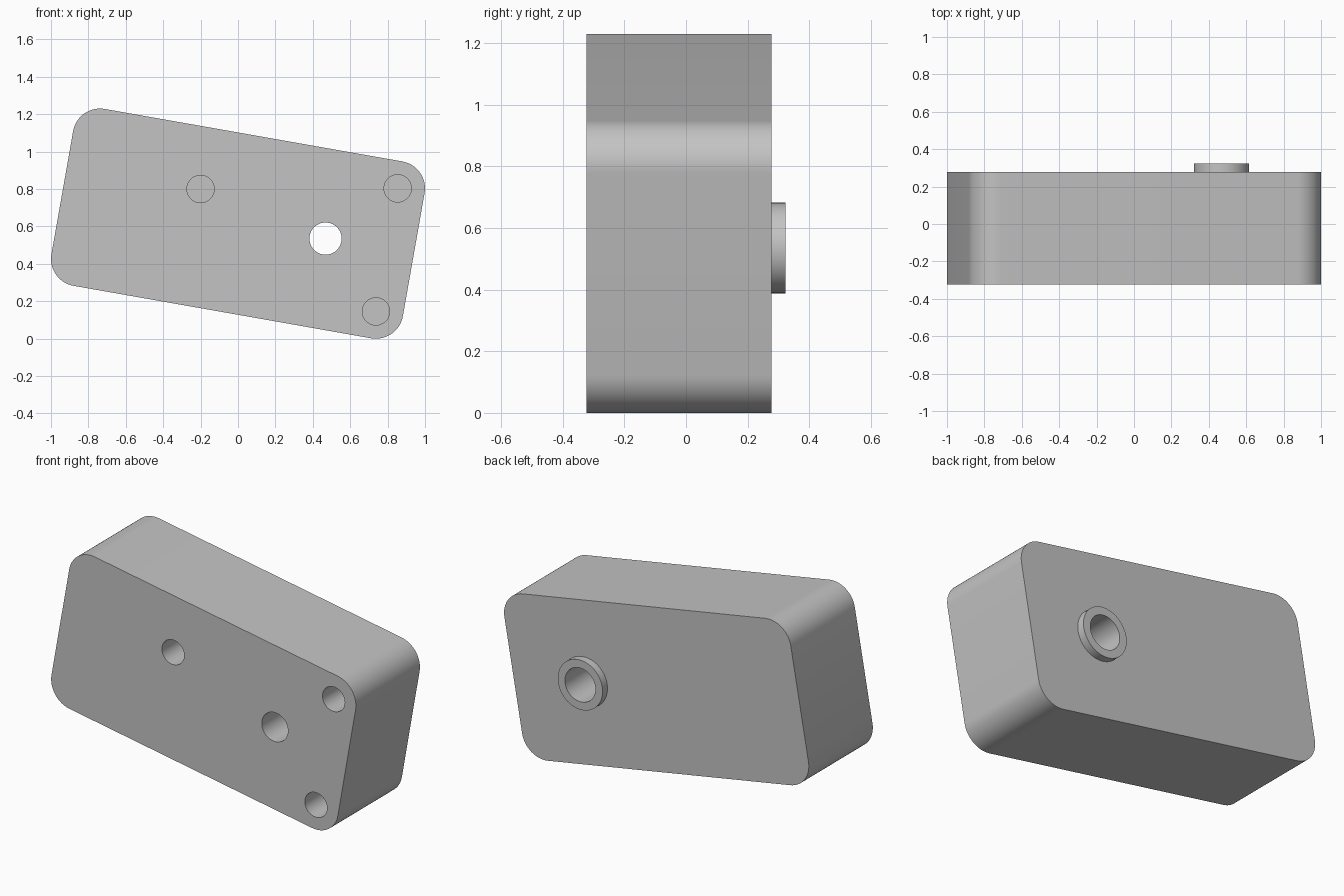
import bpy, bmesh
from math import radians
from mathutils import Matrix, Vector

if "Cube" in bpy.data.objects:
    bpy.data.objects.remove(bpy.data.objects["Cube"])

FRONT, BACK, BOSS_BACK = -0.323, 0.277, 0.323
TILT = Matrix.Rotation(radians(10), 4, 'Y')
CENTRE = Vector((0, 0, 0.615))
HALF_X, HALF_Z, CORNER = 0.808, 0.334, 0.146   # corner centres and radius

grey = bpy.data.materials.new("plain_grey")
grey.use_nodes = True
grey.diffuse_color = (0.55, 0.55, 0.55, 1)
grey.node_tree.nodes["Principled BSDF"].inputs["Base Color"].default_value = grey.diffuse_color


def finish(name, bm):
    mesh = bpy.data.meshes.new(name)
    bm.to_mesh(mesh)
    bm.free()
    obj = bpy.data.objects.new(name, mesh)
    bpy.context.collection.objects.link(obj)
    mesh.materials.append(grey)
    return obj


def cylinder(name, x, z, radius, y0, y1):
    """Round bar along y between y0 and y1."""
    bm = bmesh.new()
    place = Matrix.Translation((x, (y0 + y1) / 2, z)) @ Matrix.Rotation(radians(90), 4, 'X')
    bmesh.ops.create_cone(bm, cap_ends=True, segments=64, radius1=radius,
                          radius2=radius, depth=y1 - y0, matrix=place)
    return finish(name, bm)


def combine(target, tool, operation):
    mod = target.modifiers.new(tool.name, 'BOOLEAN')
    mod.operation = operation
    mod.solver = 'EXACT'
    mod.object = tool
    bpy.context.view_layer.objects.active = target
    bpy.ops.object.modifier_apply(modifier=mod.name)
    bpy.data.objects.remove(tool)


# Tilted block with four rounded edges running front to back
bm = bmesh.new()
size = (2 * (HALF_X + CORNER), BACK - FRONT, 2 * (HALF_Z + CORNER))
bmesh.ops.create_cube(bm, size=1, matrix=Matrix.Diagonal((*size, 1)))
edges = [e for e in bm.edges if abs(e.verts[0].co.y - e.verts[1].co.y) > 0.1]
bmesh.ops.bevel(bm, geom=edges, offset=CORNER, segments=16, profile=0.5, affect='EDGES')
shift = Matrix.Translation(CENTRE + Vector((0, (FRONT + BACK) / 2, 0)))
bmesh.ops.transform(bm, matrix=shift @ TILT, verts=bm.verts)
body = finish("body", bm)

# Raised collar on the back
BORE_X, BORE_Z = 0.468, 0.535
combine(body, cylinder("collar", BORE_X, BORE_Z, 0.147, 0.2, BOSS_BACK), 'UNION')

# Stepped bore right through, wider towards the back
combine(body, cylinder("front_bore", BORE_X, BORE_Z, 0.086, -0.5, 0.5), 'DIFFERENCE')
combine(body, cylinder("back_bore", BORE_X, BORE_Z, 0.1, 0, 0.5), 'DIFFERENCE')

# Blind holes in the front: two at the corner centres, one in the field
holes = [CENTRE + TILT @ Vector((HALF_X, 0, s * HALF_Z)) for s in (1, -1)]
holes.append(Vector((-0.2, 0, 0.8)))
for i, p in enumerate(holes):
    combine(body, cylinder(f"blind_hole_{i}", p.x, p.z, 0.073, -0.5, FRONT + 0.4), 'DIFFERENCE')

# Smooth the round walls, keep rims sharp
bpy.ops.object.select_all(action='DESELECT')
body.select_set(True)
bpy.context.view_layer.objects.active = body
bpy.ops.object.shade_smooth_by_angle(angle=radians(30))
